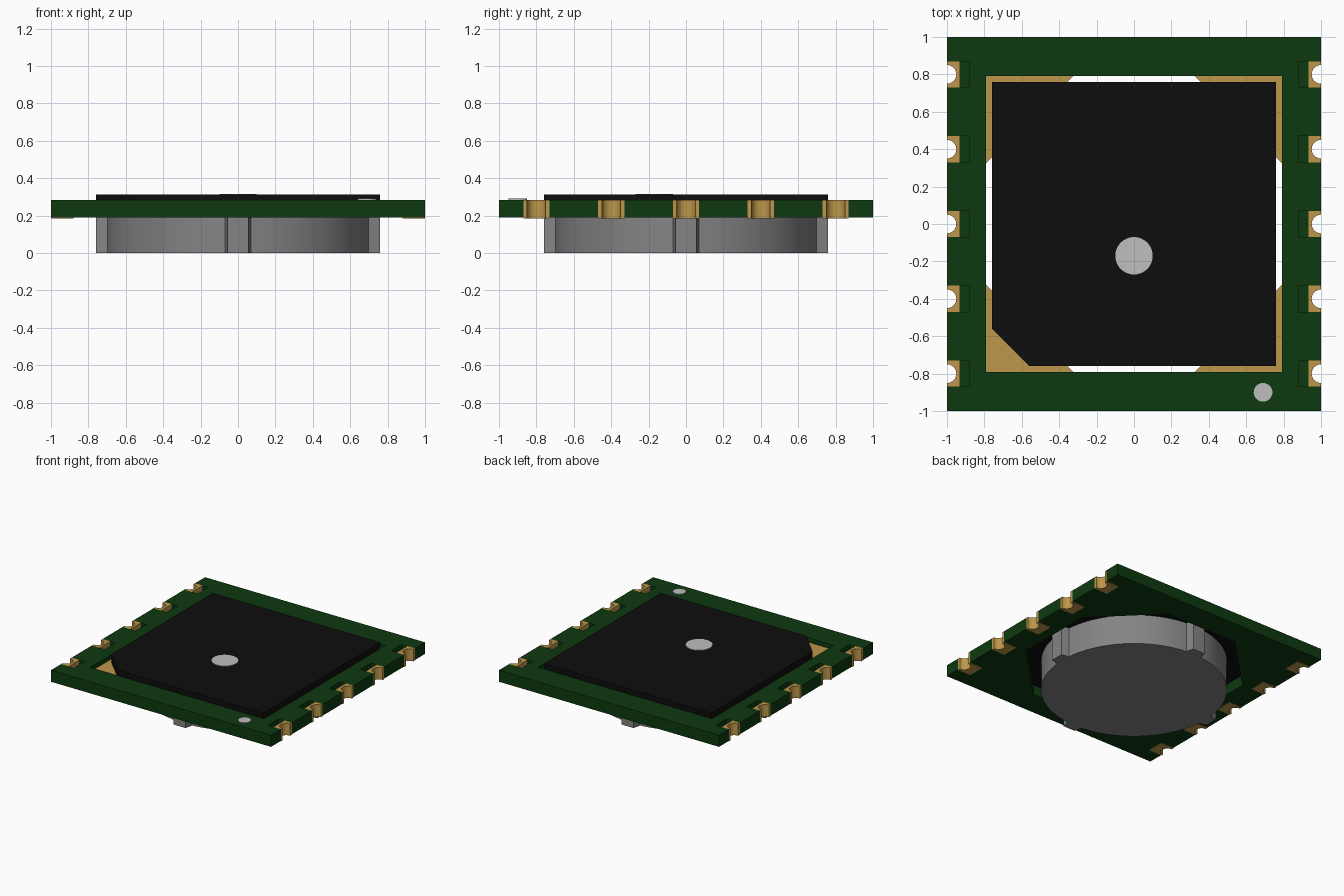
import bpy, bmesh
from math import sin, cos, pi, asin
from mathutils import Matrix

old = bpy.data.objects.get("Cube")
if old:
    bpy.data.objects.remove(old)

BOTTOM, LEDGE, TOP = 0.19, 0.245, 0.285   # board levels
HOLE = 0.79                               # half width of the recess


def material(name, r, g, b):
    m = bpy.data.materials.new(name)
    m.use_nodes = True
    m.diffuse_color = (r, g, b, 1)
    m.node_tree.nodes["Principled BSDF"].inputs["Base Color"].default_value = (r, g, b, 1)
    return m


green = material("board green", 0.004, 0.042, 0.005)
gold = material("contact gold", 0.51, 0.31, 0.07)
black = material("cover black", 0.004, 0.004, 0.004)
silver = material("marker silver", 0.52, 0.52, 0.52)
steel = material("can grey", 0.23, 0.23, 0.23)


def prism(name, outline, z0, z1, mat):
    """Extrude a flat outline from z0 up to z1."""
    bm = bmesh.new()
    face = bm.faces.new([bm.verts.new((x, y, z0)) for x, y in outline])
    up = bmesh.ops.extrude_face_region(bm, geom=[face])
    verts = [v for v in up["geom"] if isinstance(v, bmesh.types.BMVert)]
    bmesh.ops.translate(bm, verts=verts, vec=(0, 0, z1 - z0))
    bmesh.ops.recalc_face_normals(bm, faces=bm.faces)
    mesh = bpy.data.meshes.new(name)
    bm.to_mesh(mesh)
    bm.free()
    mesh.materials.append(mat)
    obj = bpy.data.objects.new(name, mesh)
    bpy.context.scene.collection.objects.link(obj)
    return obj


def rect(x0, x1, y0, y1):
    return [(x0, y0), (x1, y0), (x1, y1), (x0, y1)]


def circle(x, y, r, n, turn=0.0):
    return [(x + r * cos(2 * pi * i / n + turn), y + r * sin(2 * pi * i / n + turn))
            for i in range(n)]


def cut(obj, cutters):
    for c in cutters:
        mod = obj.modifiers.new("cut", "BOOLEAN")
        mod.operation, mod.solver, mod.object = "DIFFERENCE", "EXACT", c
    graph = bpy.context.evaluated_depsgraph_get()
    mesh = bpy.data.meshes.new_from_object(obj.evaluated_get(graph))
    obj.modifiers.clear()
    obj.data = mesh
    for c in cutters:
        bpy.data.objects.remove(c)


def smooth(obj):
    bpy.ops.object.select_all(action="DESELECT")
    obj.select_set(True)
    bpy.context.view_layer.objects.active = obj
    bpy.ops.object.shade_smooth_by_angle(angle=0.5)


# Board with an octagonal opening, a square recess and edge slots
board = prism("board", rect(-1, 1, -1, 1), BOTTOM, TOP, green)
cutters = [
    prism("opening", circle(0, 0, HOLE / cos(pi / 8), 8, pi / 8), 0.1, 0.4, green),
    prism("recess", rect(-HOLE, HOLE, -HOLE, HOLE), LEDGE, 0.4, green),
]
rows = [-0.8, -0.4, 0, 0.4, 0.8]
for side in (-1, 1):
    for y in rows:
        xs = sorted((side * 0.93, side * 1.1))
        cutters.append(prism("slot", rect(*xs, y - 0.07, y + 0.07), 0.1, 0.4, green))
        xs = sorted((side * 0.88, side * 0.95))
        cutters.append(prism("pocket", rect(*xs, y - 0.07, y + 0.07), LEDGE, 0.4, green))
cut(board, cutters)

# Edge contacts: half-round notch in a block, plus a wider pad underneath
for side, word in ((-1, "right"), (1, "left")):
    for i, y in enumerate(rows):
        notch = [(side * (1 - 0.05 * cos(a)), y + 0.05 * sin(a))
                 for a in [pi / 2 - pi * k / 16 for k in range(17)]]
        for part, inner, z0, z1 in (("contact", 0.93, BOTTOM, TOP),
                                    ("lower_pad", 0.88, BOTTOM - 0.004, BOTTOM)):
            outline = notch + [(side, y - 0.07), (side * inner, y - 0.07),
                               (side * inner, y + 0.07), (side, y + 0.07)]
            smooth(prism(f"{word}_{part}_{i + 1}", outline, z0, z1, gold))

# Gold corner pads on the recess ledge
reach = HOLE * sin(pi / 8) / cos(pi / 8)
for sx in (-1, 1):
    for sy in (-1, 1):
        prism("corner_pad", [(sx * HOLE, sy * HOLE), (sx * reach, sy * HOLE),
                             (sx * HOLE, sy * reach)], LEDGE, LEDGE + 0.003, gold)

# Cover plate with one clipped corner
prism("cover_plate", [(-0.56, -0.76), (0.76, -0.76), (0.76, 0.76),
                      (-0.76, 0.76), (-0.76, -0.56)], LEDGE + 0.003, 0.312, black)

# Round markers
prism("cover_marker", circle(0, -0.17, 0.1, 48), 0.312, 0.316, silver)
prism("board_marker", circle(0.69, -0.9, 0.05, 32), TOP, TOP + 0.006, silver)

# Round can with four narrow ribs
radius, rib = 0.7, 0.76
start = asin(0.07 / radius)
quarter = [(rib, -0.055), (rib, 0.055)]
for k in range(25):
    a = start + (pi / 2 - 2 * start) * k / 24
    quarter.append((radius * cos(a), radius * sin(a)))
outline = []
for q in range(4):
    turn = Matrix.Rotation(q * pi / 2, 2)
    for x, y in quarter:
        outline.append((turn[0][0] * x + turn[0][1] * y, turn[1][0] * x + turn[1][1] * y))
smooth(prism("can", outline, 0, LEDGE + 0.003, steel))
